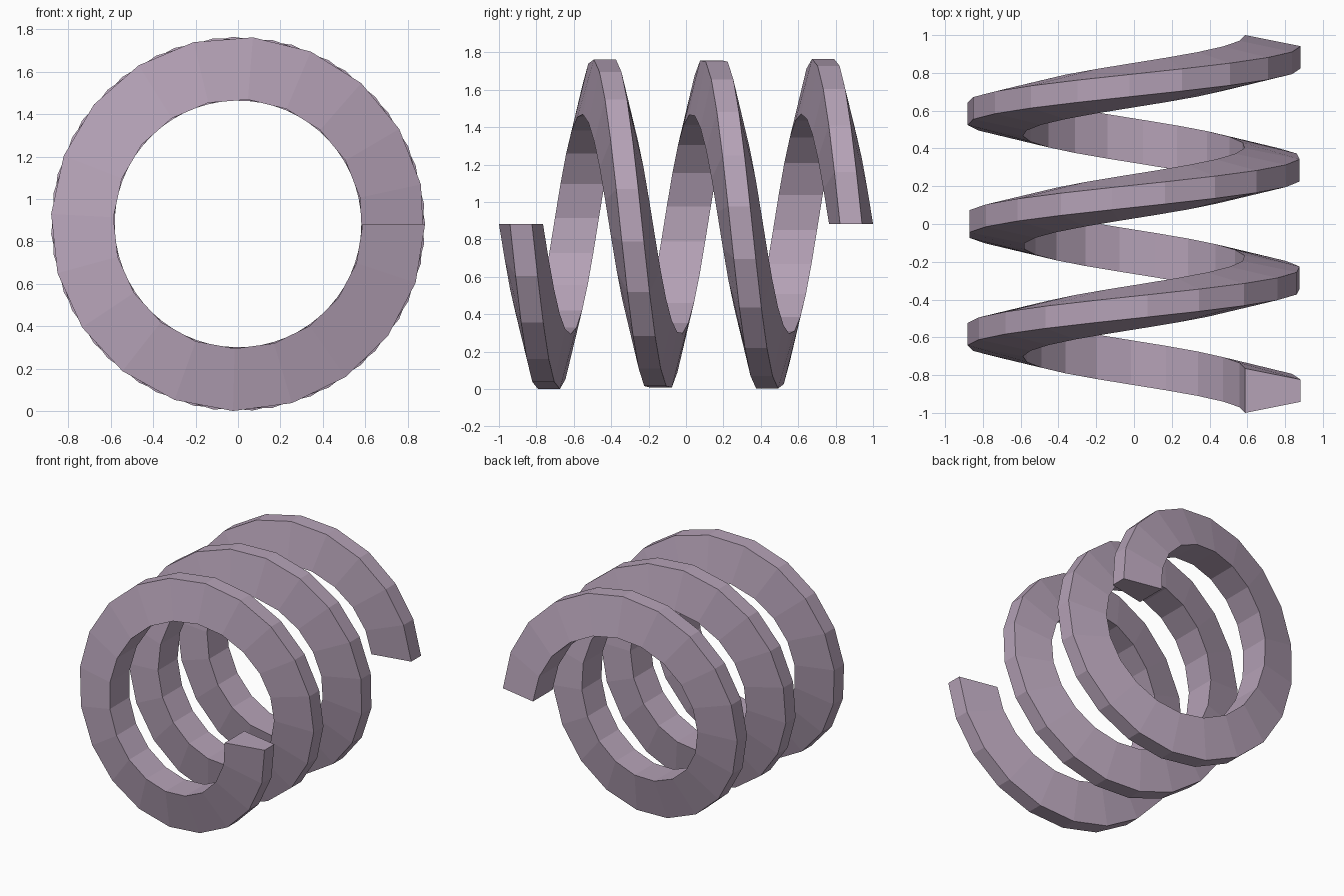
import bpy, bmesh
from math import cos, sin, tau

if "Cube" in bpy.data.objects:
    bpy.data.objects.remove(bpy.data.objects["Cube"])

TURNS, STEPS = 3, 59
UNIT = 1 / 17
CENTRE_Z = 15 * UNIT
LENGTH = 30 * UNIT            # travel of the section centre along y

# Trapezoid section: (radius, offset along y), wide on the inside
PROFILE = [(10 * UNIT, -2 * UNIT), (15 * UNIT, -UNIT),
           (15 * UNIT, UNIT), (10 * UNIT, 2 * UNIT)]

# Sweep the section along the helix, from the front end to the back end
bm = bmesh.new()
rings = []
for i in range(STEPS + 1):
    t = i / STEPS
    a = tau * TURNS * t
    y = LENGTH * (t - 0.5)
    rings.append([bm.verts.new((r * cos(a), y + dy, CENTRE_Z - r * sin(a)))
                  for r, dy in PROFILE])
for p, q in zip(rings, rings[1:]):
    for k in range(4):
        n = (k + 1) % 4
        bm.faces.new((p[k], p[n], q[n], q[k]))

# End caps
bm.faces.new(rings[0])
bm.faces.new(rings[-1])
bmesh.ops.recalc_face_normals(bm, faces=bm.faces[:])

mesh = bpy.data.meshes.new("coil_spring")
bm.to_mesh(mesh)
bm.free()
spring = bpy.data.objects.new("coil_spring", mesh)
bpy.context.collection.objects.link(spring)

# Mauve finish
mat = bpy.data.materials.new("mauve")
mat.diffuse_color = (0.46, 0.36, 0.47, 1)
mat.use_nodes = True
mat.node_tree.nodes["Principled BSDF"].inputs["Base Color"].default_value = mat.diffuse_color
mesh.materials.append(mat)
